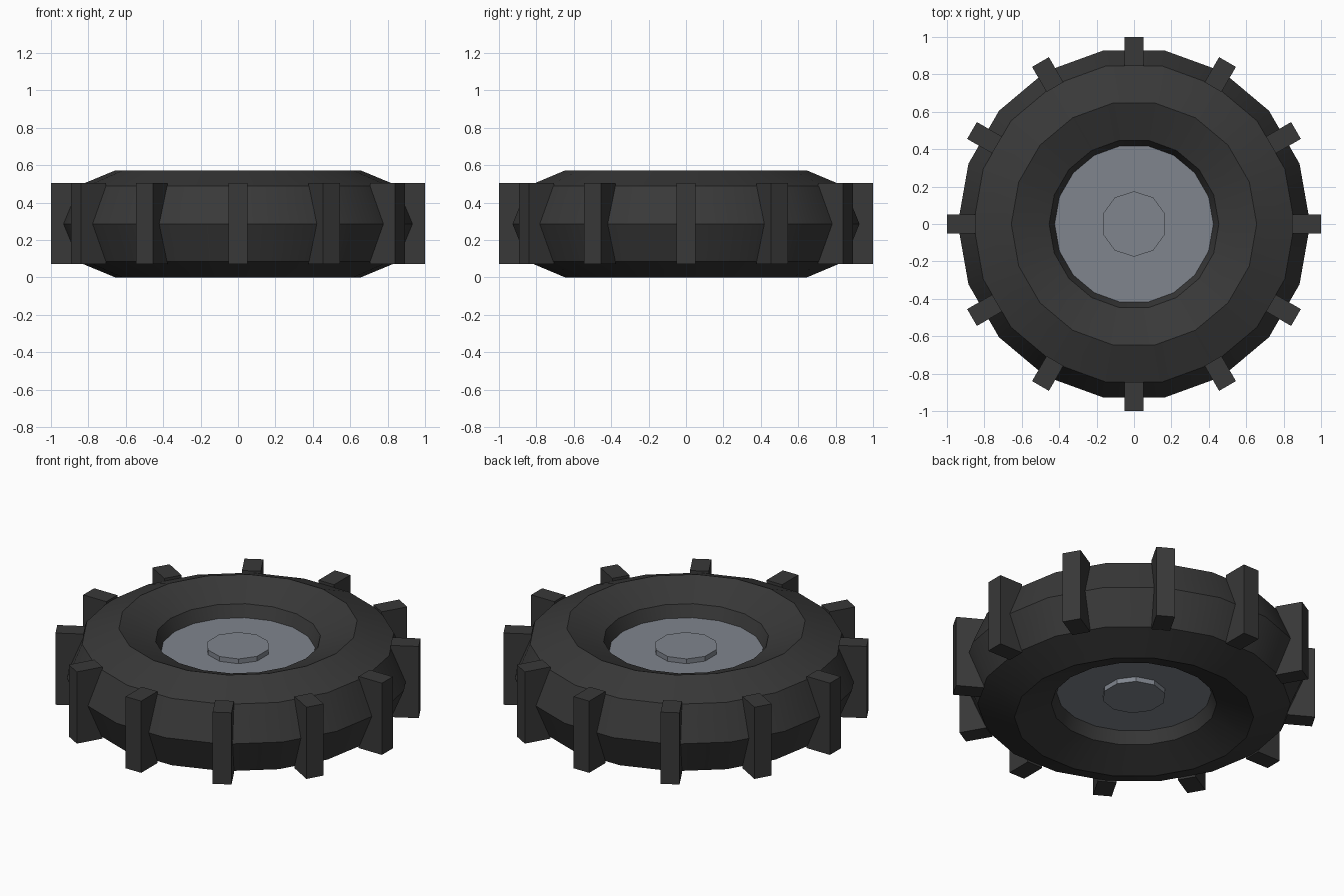
import bpy, math

if "Cube" in bpy.data.objects:
    bpy.data.objects.remove(bpy.data.objects["Cube"])

MID = 0.286  # half the tyre height

def material(name, rgb):
    m = bpy.data.materials.new(name)
    m.diffuse_color = (*rgb, 1)
    m.use_nodes = True
    m.node_tree.nodes["Principled BSDF"].inputs["Base Color"].default_value = m.diffuse_color
    return m

rubber = material("dark rubber", (0.04, 0.04, 0.04))
metal = material("grey metal", (0.215, 0.235, 0.27))

def finish(name, mat, smooth=False):
    ob = bpy.context.object
    ob.name = name
    ob.data.materials.append(mat)
    if smooth:
        bpy.ops.object.shade_smooth_by_angle(angle=math.radians(30))
    return ob

# tyre: 18 sides around, octagonal section
bpy.ops.mesh.primitive_torus_add(major_segments=18, minor_segments=8,
                                 major_radius=0.656, minor_radius=MID,
                                 location=(0, 0, MID))
finish("tyre", rubber, True)

# wheel disc, with a corner pointing along x
bpy.ops.mesh.primitive_cylinder_add(vertices=18, radius=0.43, depth=0.262,
                                    location=(0, 0, MID),
                                    rotation=(0, 0, math.pi / 2))
finish("wheel_disc", metal, True)

# hub, standing out on both sides
bpy.ops.mesh.primitive_cylinder_add(vertices=10, radius=0.175, depth=0.32,
                                    location=(0, 0, MID))
finish("hub", metal)

# tread blocks around the rim
R_IN, R_OUT = 0.845, 1.0
for i in range(12):
    a = i * math.tau / 12
    r = (R_IN + R_OUT) / 2
    bpy.ops.mesh.primitive_cube_add(size=1,
                                    location=(r * math.cos(a), r * math.sin(a), 0.288),
                                    rotation=(0, 0, a))
    bpy.context.object.scale = (R_OUT - R_IN, 0.104, 0.434)
    finish(f"tread_block_{i + 1}", rubber)
